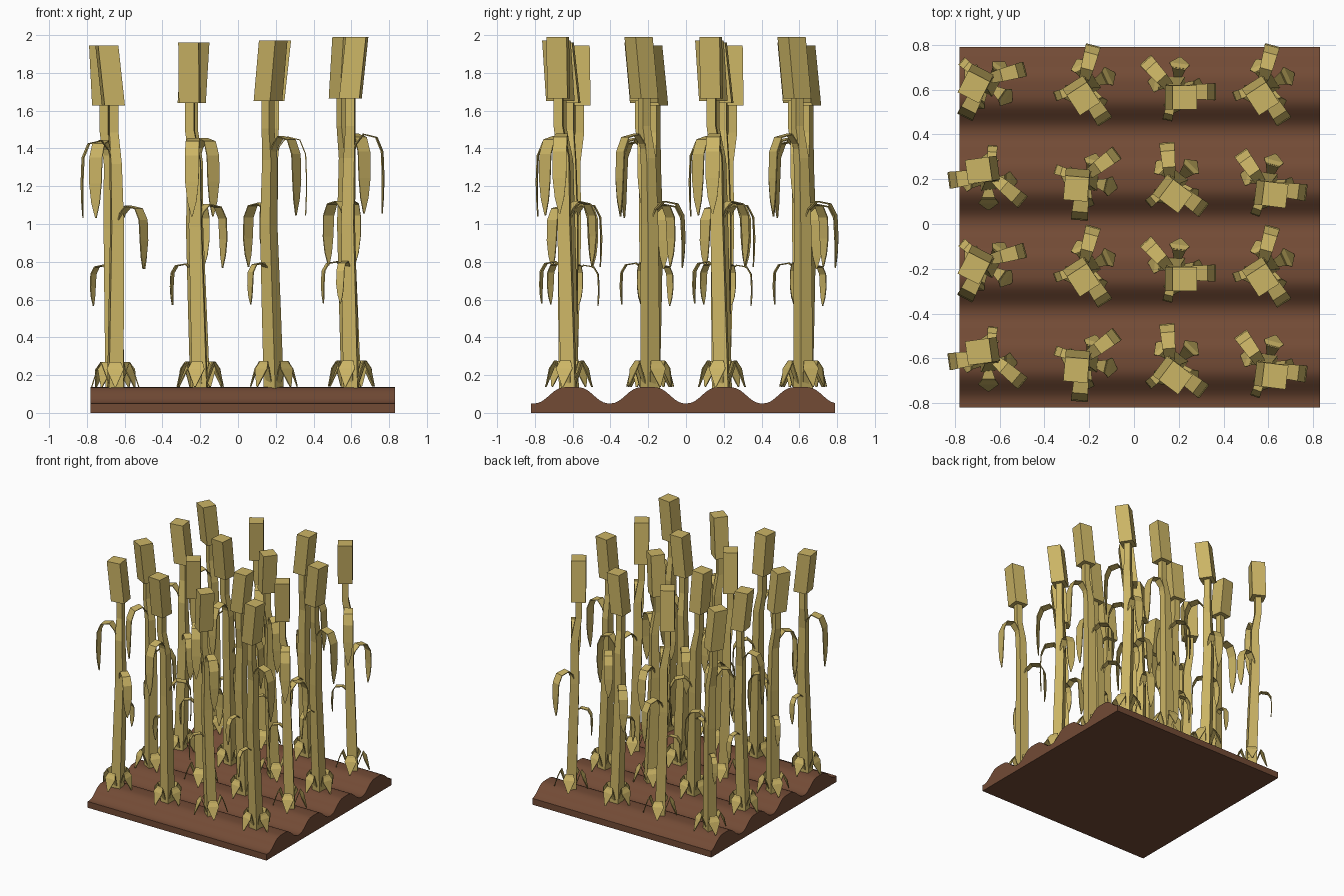
import bpy, bmesh, math
from mathutils import Vector, Matrix

cube = bpy.data.objects.get("Cube")
if cube:
    bpy.data.objects.remove(cube)


def material(name, rgb):
    m = bpy.data.materials.new(name)
    m.use_nodes = True
    m.diffuse_color = (*rgb, 1)
    m.node_tree.nodes["Principled BSDF"].inputs["Base Color"].default_value = (*rgb, 1)
    return m


STRAW = material("dry straw", (0.60, 0.46, 0.13))
SOIL = material("brown soil", (0.17, 0.07, 0.036))


def finish(bm, name, mat):
    bmesh.ops.recalc_face_normals(bm, faces=bm.faces)
    mesh = bpy.data.meshes.new(name)
    bm.to_mesh(mesh)
    bm.free()
    mesh.materials.append(mat)
    return mesh


def add_object(name, mesh, matrix=Matrix()):
    ob = bpy.data.objects.new(name, mesh)
    bpy.context.collection.objects.link(ob)
    ob.matrix_world = matrix
    return ob


def polar(degrees, r, z=0):
    a = math.radians(degrees)
    return Vector((r * math.cos(a), r * math.sin(a), z))


def loft(bm, rings):
    """Bridge closed rings of points and cap both ends."""
    loops = [[bm.verts.new(p) for p in ring] for ring in rings]
    n = len(loops[0])
    for lo, hi in zip(loops, loops[1:]):
        for i in range(n):
            j = (i + 1) % n
            bm.faces.new((lo[i], lo[j], hi[j], hi[i]))
    bm.faces.new(loops[0][::-1])
    bm.faces.new(loops[-1])


def square(center, half, turn):
    return [center + polar(turn + 45 + 90 * k, half * math.sqrt(2)) for k in range(4)]


def blade(bm, root, angle, profile, thick=0.006):
    """Thin folded leaf; profile rows are reach, height, half width."""
    side = polar(angle + 90, 1)
    pts = [root + polar(angle, r, z) for r, z, w in profile]
    rings = []
    for i, p in enumerate(pts):
        along = (pts[min(i + 1, len(pts) - 1)] - pts[max(i - 1, 0)]).normalized()
        up = along.cross(side) * thick / 2
        s = side * profile[i][2]
        rings.append([p - s - up, p + s - up, p + s + up, p - s + up])
    loft(bm, rings)


# Ploughed soil: ridges running along x
x0, x1, y0, y1, pitch = -0.78, 0.83, -0.82, 0.79, 0.404
bm = bmesh.new()
outline = [(y0, 0)]
steps = 80
for i in range(steps + 1):
    y = y0 + (y1 - y0) * i / steps
    t = (1 + math.cos(math.tau * (y / pitch - 0.5))) / 2
    outline.append((y, 0.05 + 0.087 * math.sin(t * math.pi / 2) ** 1.2))
outline.append((y1, 0))
loft(bm, [[Vector((x, y, z)) for y, z in outline] for x in (x0, x1)])
soil = add_object("soil_bed", finish(bm, "soil_bed", SOIL))
bpy.context.view_layer.objects.active = soil
soil.select_set(True)
bpy.ops.object.shade_smooth_by_angle(angle=math.radians(35))
soil.select_set(False)

# Crooked square stem: bearing, offset, height, half width
UPPER, MIDDLE, LOWER = -57, 75, 200
path = [(0, 0, 0.11, 0.038), (185, 0.015, 0.55, 0.036), (185, 0.03, 1.0, 0.033),
        (200, 0.028, 1.35, 0.029), (215, 0.055, 1.52, 0.024), (215, 0.055, 1.69, 0.024)]
bm = bmesh.new()
loft(bm, [square(polar(a, r, z), w, UPPER) for a, r, z, w in path])
stem = finish(bm, "stem", STRAW)

# Boxy seed head leaning along the upper leaf
bm = bmesh.new()
foot = polar(215, 0.055, 1.665)
loft(bm, [square(foot, 0.054, UPPER),
          square(foot + polar(UPPER, 0.035, 0.325), 0.054, UPPER)])
head = finish(bm, "seed_head", STRAW)

# Drooping leaf: reach fraction, drop fraction, width fraction
DROOP = [(0, 0.40, 0.45), (0.2, 0.12, 0.7), (0.42, 0, 0.85), (0.8, 0.04, 0.95),
         (0.97, 0.22, 1), (1, 0.55, 0.95), (0.99, 0.8, 0.65), (0.97, 1, 0.08)]


def droop_leaf(name, bearing, reach, peak, drop, half, root):
    bm = bmesh.new()
    blade(bm, root, bearing, [(r * reach, peak - d * drop, w * half) for r, d, w in DROOP])
    return finish(bm, name, STRAW)


parts = {
    "stem": stem,
    "seed_head": head,
    "upper_leaf": droop_leaf("upper_leaf", UPPER, 0.18, 1.475, 0.42, 0.038, polar(200, 0.03)),
    "middle_leaf": droop_leaf("middle_leaf", MIDDLE, 0.185, 1.12, 0.34, 0.034, polar(185, 0.03)),
    "lower_leaf": droop_leaf("lower_leaf", LOWER, 0.14, 0.80, 0.22, 0.022, polar(185, 0.02)),
}

# Four folded leaves round the foot
bm = bmesh.new()
for k in range(4):
    blade(bm, Vector(), 25 + 90 * k,
          [(0.02, 0.12, 0.012), (0.075, 0.275, 0.03), (0.095, 0.235, 0.045), (0.125, 0.14, 0.004)])
parts["foot_leaves"] = finish(bm, "foot_leaves", STRAW)

# Sixteen plants: columns shrink a little to the right, alternate rows turn
columns = [(-0.65, 0.977), (-0.20, 0.985), (0.19, 0.991), (0.60, 1.0)]
turns = [(-115, -38, 20, 50), (-60, 0, 57, 0)]
for row, y in enumerate((-0.62, -0.19, 0.19, 0.62)):
    for col, (x, size) in enumerate(columns):
        place = (Matrix.Translation((x, y, 0))
                 @ Matrix.Rotation(math.radians(turns[row % 2][col]), 4, 'Z')
                 @ Matrix.Diagonal((1, 1, size, 1)))
        for name, mesh in parts.items():
            add_object(f"{name}_{row + 1}_{col + 1}", mesh, place)
